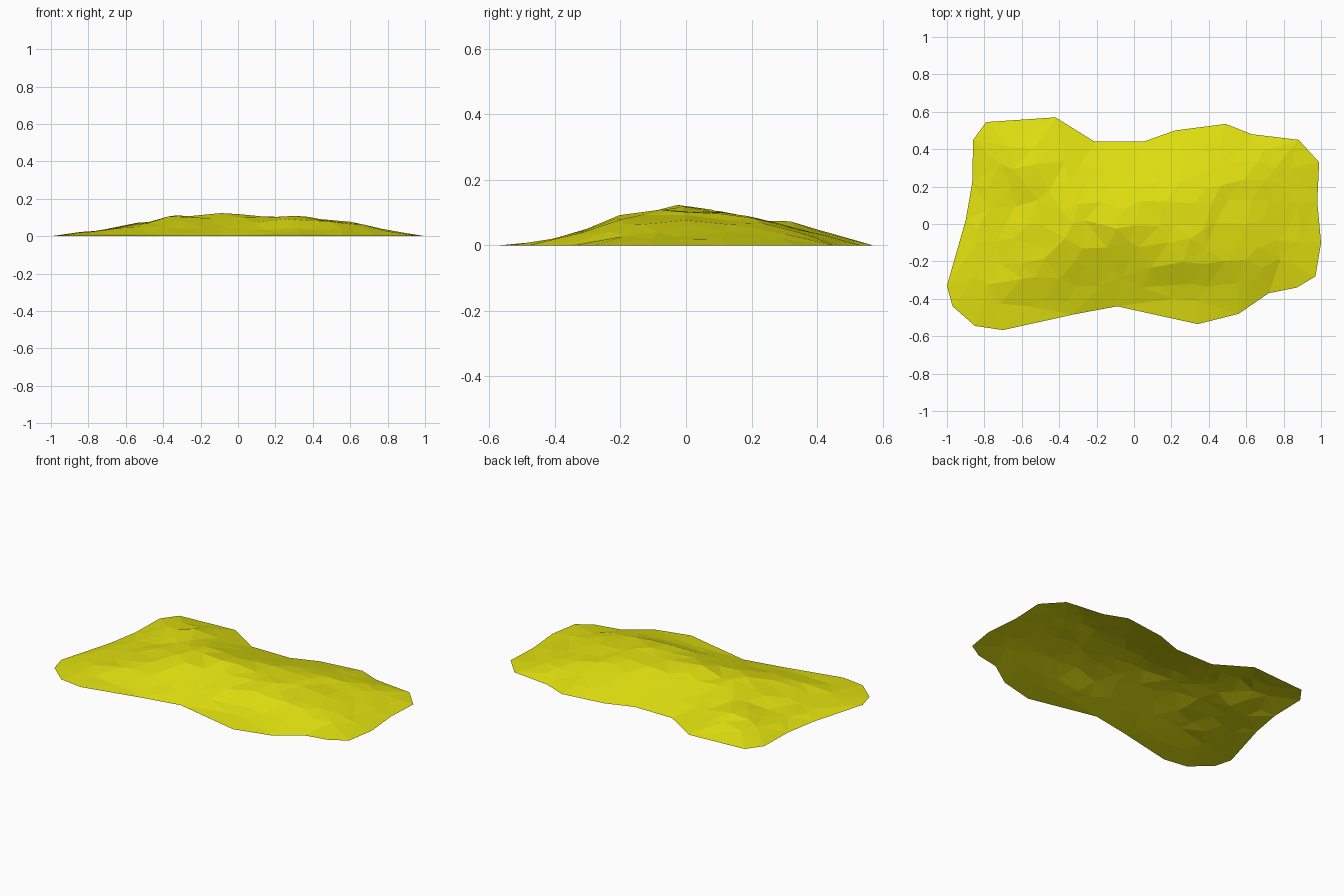
import bpy, math, random
from mathutils import Vector
from mathutils.geometry import delaunay_2d_cdt, intersect_point_line

if "Cube" in bpy.data.objects:
    bpy.data.objects.remove(bpy.data.objects["Cube"])

random.seed(4)

# Ground outline of the mound, counter-clockwise
OUTLINE = [(-1, -.33), (-.97, -.44), (-.85, -.545), (-.70, -.567), (-.33, -.485),
           (-.09, -.44), (.34, -.535), (.56, -.48), (.72, -.37), (.87, -.34),
           (.97, -.28), (1, -.10), (.98, .12), (.99, .33), (.88, .45), (.63, .48),
           (.49, .535), (.22, .50), (.05, .44), (-.21, .44), (-.42, .57),
           (-.79, .545), (-.86, .45), (-.865, .22), (-.90, .02)]
# Height envelopes along x and along y
ALONG_X = [(-1, 0), (-.8, .028), (-.68, .04), (-.6, .066), (-.48, .075), (-.35, .115),
           (-.25, .111), (-.08, .13), (.1, .102), (.3, .111), (.4, .1), (.5, .083),
           (.6, .078), (.75, .043), (.85, .022), (1, 0)]
ALONG_Y = [(-.57, 0), (-.4, .02), (-.33, .04), (-.2, .1), (-.05, .13), (.13, .113),
           (.23, .092), (.34, .058), (.43, .032), (.5, .015), (.57, 0)]
PEAK = .13


def lerp_profile(profile, t):
    for (a, ha), (b, hb) in zip(profile, profile[1:]):
        if a <= t <= b:
            return ha + (hb - ha) * (t - a) / (b - a)
    return 0.0


def edge_distance(p):
    best = 9.0
    for i, a in enumerate(OUTLINE):
        a, b = Vector(a), Vector(OUTLINE[i - 1])
        q, f = intersect_point_line(p, a, b)
        q = a.lerp(b, min(max(f, 0), 1))
        best = min(best, (p - q.to_2d()).length)
    return best


def inside(p):
    hit = False
    for i, (ax, ay) in enumerate(OUTLINE):
        bx, by = OUTLINE[i - 1]
        if (ay > p.y) != (by > p.y) and p.x < (bx - ax) * (p.y - ay) / (by - ay) + ax:
            hit = not hit
    return hit


def bump(p, x, y, size, height):
    return height * math.exp(-((p.x - x) ** 2 + (p.y - y) ** 2) / size ** 2)


def height(p):
    d = edge_distance(p)
    if d < .005:
        return 0.0
    hx, hy = lerp_profile(ALONG_X, p.x), lerp_profile(ALONG_Y, p.y)
    z = .6 * min(hx, hy) + .4 * hx * hy / PEAK
    z += bump(p, -.55, .33, .13, .025)       # back left knoll
    z -= bump(p, -.64, .12, .12, .018)       # hollow below the knoll
    z += random.uniform(-.004, .003)
    return min(max(z, .004), .3 * d, PEAK)


# Scattered interior points on a jittered grid
points = [Vector(p) for p in OUTLINE]
STEP = .115
for j in range(-5, 6):
    for i in range(-9, 10):
        p = Vector((i * STEP + random.uniform(-.035, .035) + (j % 2) * STEP / 2,
                    j * STEP * .9 + random.uniform(-.03, .03)))
        if inside(p) and edge_distance(p) > .07:
            points.append(p)
n = len(OUTLINE)
edges = [(i, (i + 1) % n) for i in range(n)]
verts, _, faces, *_ = delaunay_2d_cdt(points, edges, [], 1, 1e-5)

# Faceted, open-bottomed mound
mesh = bpy.data.meshes.new("mound")
mesh.from_pydata([(v.x, v.y, height(v)) for v in verts], [], [tuple(f) for f in faces])
mesh.update()
if sum(f.normal.z for f in mesh.polygons) < 0:
    mesh.flip_normals()
mound = bpy.data.objects.new("mound", mesh)
bpy.context.collection.objects.link(mound)

yellow = bpy.data.materials.new("yellow")
yellow.diffuse_color = (.75, .75, .005, 1)
yellow.use_nodes = True
yellow.node_tree.nodes["Principled BSDF"].inputs["Base Color"].default_value = yellow.diffuse_color
mesh.materials.append(yellow)
